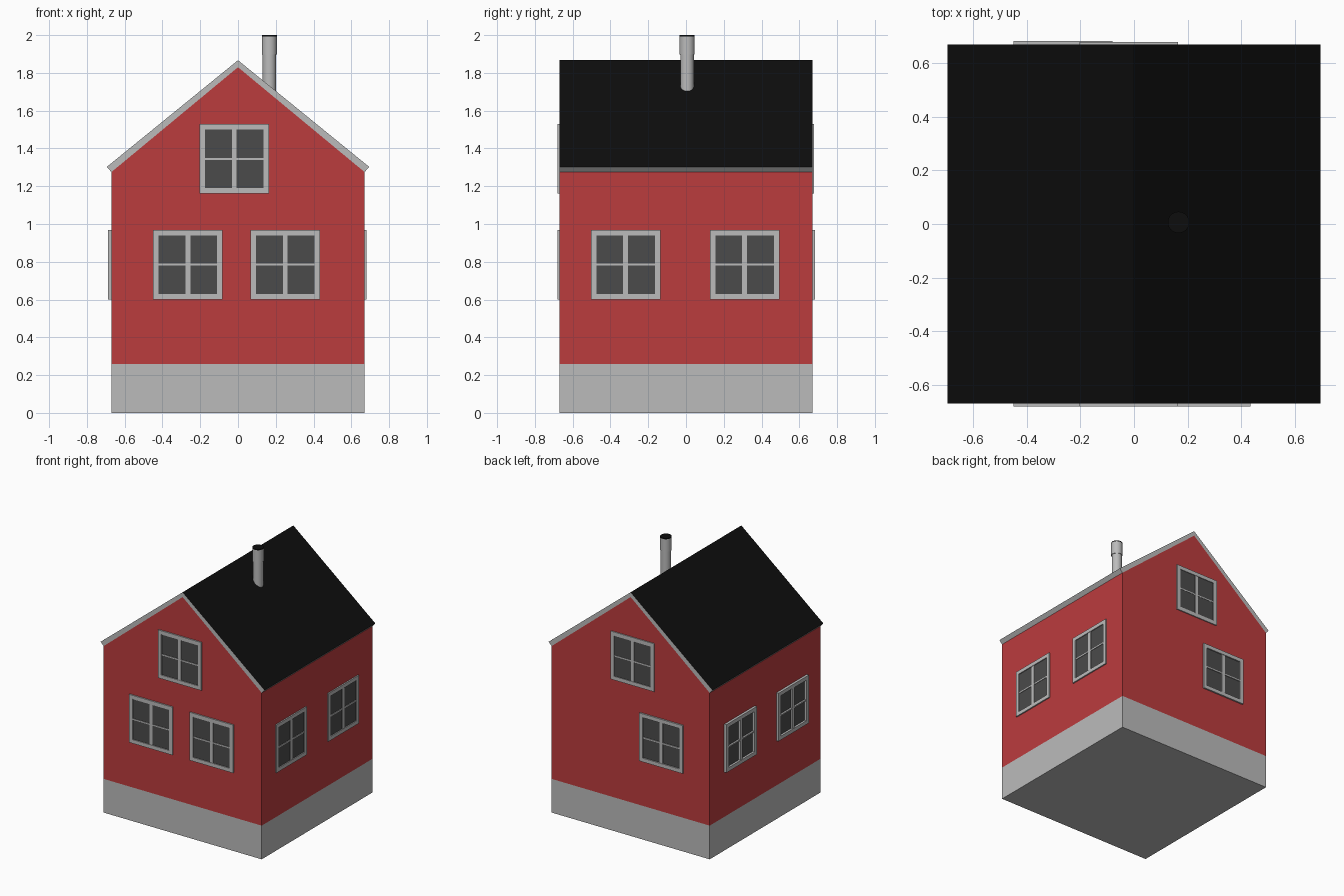
import bpy, bmesh
from math import radians, pi
from mathutils import Matrix, Vector

if "Cube" in bpy.data.objects:
    bpy.data.objects.remove(bpy.data.objects["Cube"])

H = 0.67  # half width of the house


def material(name, rgb):
    m = bpy.data.materials.new(name)
    m.diffuse_color = (*rgb, 1)
    m.use_nodes = True
    m.node_tree.nodes["Principled BSDF"].inputs["Base Color"].default_value = m.diffuse_color
    return m


red = material("red_paint", (0.50, 0.045, 0.048))
black = material("roof_black", (0.004, 0.004, 0.004))
grey = material("trim_grey", (0.50, 0.50, 0.50))
dark = material("glass_dark", (0.07, 0.07, 0.07))


def finish(name, bm, mats=()):
    bmesh.ops.recalc_face_normals(bm, faces=bm.faces)
    me = bpy.data.meshes.new(name)
    bm.to_mesh(me)
    bm.free()
    for m in mats:
        me.materials.append(m)
    ob = bpy.data.objects.new(name, me)
    bpy.context.collection.objects.link(ob)
    return ob


def prism(profile):
    """Extrude an x-z profile along the full depth of the house."""
    bm = bmesh.new()
    f = bm.faces.new([bm.verts.new((x, -H, z)) for x, z in profile])
    g = bmesh.ops.extrude_face_region(bm, geom=[f])
    vs = [v for v in g["geom"] if isinstance(v, bmesh.types.BMVert)]
    bmesh.ops.translate(bm, verts=vs, vec=(0, 2 * H, 0))
    bmesh.ops.recalc_face_normals(bm, faces=bm.faces)
    return bm


def box(bm, x0, x1, y0, y1, z0, z1, mat=0):
    m = Matrix.Translation(((x0 + x1) / 2, (y0 + y1) / 2, (z0 + z1) / 2))
    m = m @ Matrix.Diagonal((x1 - x0, y1 - y0, z1 - z0, 1))
    vs = bmesh.ops.create_cube(bm, size=1, matrix=m)["verts"]
    for f in {f for v in vs for f in v.link_faces}:
        f.material_index = mat


# Foundation and gabled walls
finish("foundation", prism([(-H, 0), (H, 0), (H, 0.258), (-H, 0.258)]), [grey])
finish("walls", prism([(-H, 0.258), (H, 0.258), (H, 1.275), (0, 1.83), (-H, 1.275)]), [red])

# Roof slab: black on top, grey edges
bm = prism([(-0.695, 1.302), (-H, 1.275), (0, 1.83), (H, 1.275), (0.695, 1.302), (0, 1.867)])
for f in bm.faces:
    f.material_index = 1 if f.normal.z > 0.3 else 0
finish("roof", bm, [grey, black])


# Windows: frame, glazing bars and recessed glass, facing -y before turning
def window(name, u, z, angle, depth):
    bm = bmesh.new()
    s, w, b = 0.184, 0.029, 0.01
    front, bar = -depth, -depth + 0.003
    for sx in (-1, 1):
        xs = sorted((sx * s, sx * (s - w)))
        box(bm, *xs, front, b, -s, s)
        box(bm, -s + w, s - w, front, b, *xs)
    box(bm, -0.013, 0.013, bar, b, -s + w, s - w)
    for x0, x1 in ((-s + w, -0.013), (0.013, s - w)):
        box(bm, x0, x1, bar, b, -0.005, 0.005)
    box(bm, -s + w, s - w, -0.003, b, -s + w, s - w, 1)
    ob = finish(name, bm, [grey, dark])
    ob.matrix_world = Matrix.Rotation(radians(angle), 4, "Z") @ Matrix.Translation((u, -H, z))


LOW, UP = 0.785, 1.345
for name, u, z, angle, depth in (
    ("front_window_left", -0.265, LOW, 0, 0.010),
    ("front_window_right", 0.25, LOW, 0, 0.010),
    ("front_window_upper", -0.02, UP, 0, 0.010),
    ("back_window_lower", 0.265, LOW, 180, 0.012),
    ("back_window_upper", 0.02, UP, 180, 0.008),
    ("right_window_front", -0.32, LOW, 90, 0.010),
    ("right_window_back", 0.31, LOW, 90, 0.010),
    ("left_window_front", 0.32, LOW, -90, 0.019),
    ("left_window_back", -0.31, LOW, -90, 0.019),
):
    window(name, u, z, angle, depth)


# Chimney pipe with a wider collar and a black top
def cylinder(name, r, z0, z1, mat):
    bpy.ops.mesh.primitive_cylinder_add(vertices=32, radius=r, depth=z1 - z0,
                                        location=(0.166, 0.006, (z0 + z1) / 2))
    ob = bpy.context.object
    ob.name = name
    ob.data.materials.append(mat)
    bpy.ops.object.shade_smooth_by_angle(angle=radians(40))


cylinder("chimney_pipe", 0.036, 1.68, 1.90, grey)
cylinder("chimney_collar", 0.040, 1.897, 1.993, grey)
cylinder("chimney_cap", 0.040, 1.993, 2.0, black)
